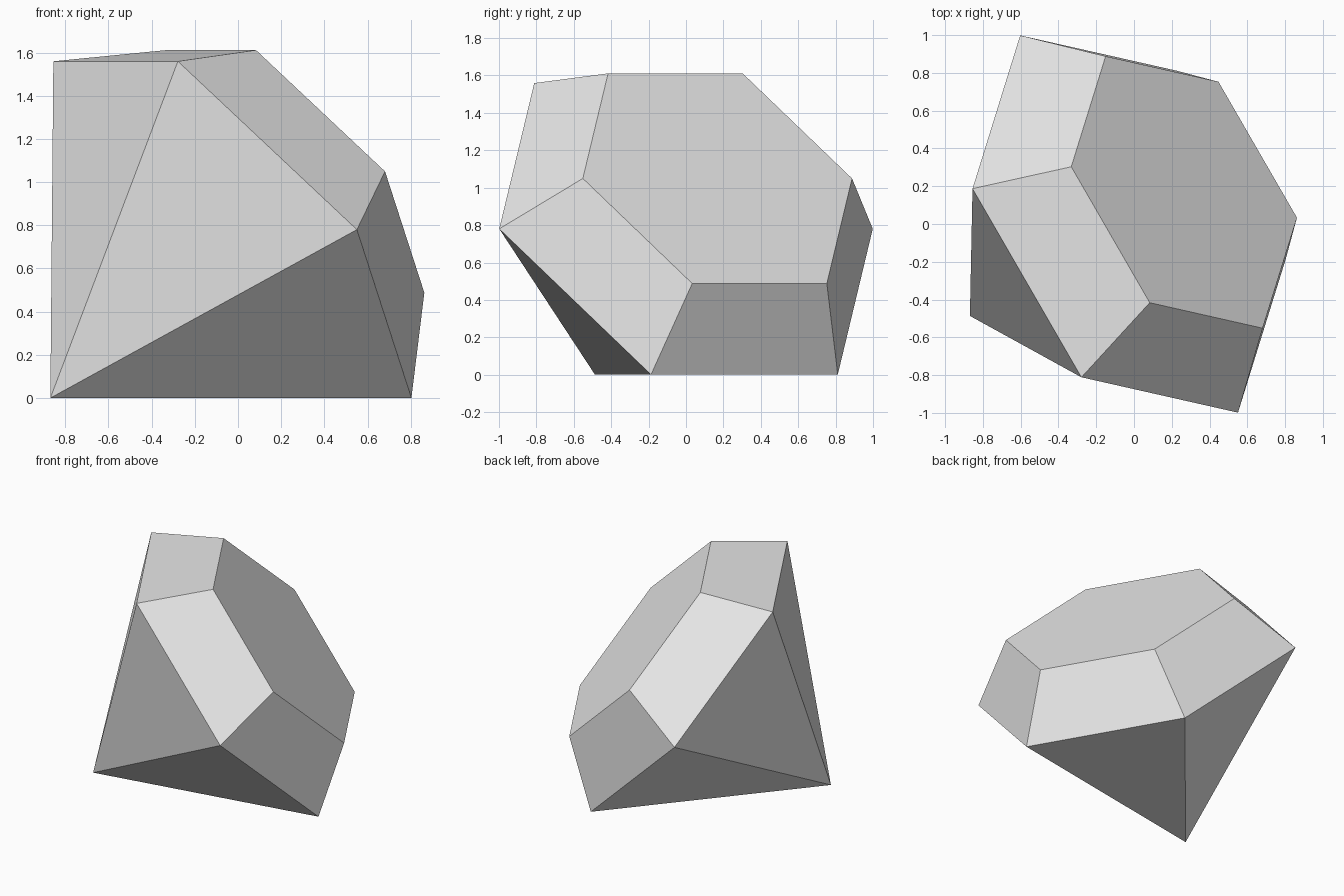
import bpy
import bmesh
from math import cos, sin, pi, radians
from mathutils import Matrix, Vector

default = bpy.data.objects.get("Cube")
if default:
    bpy.data.objects.remove(default, do_unlink=True)

SIDES = 6
GIRDLE_RADIUS = 1.153
TABLE_RADIUS = 0.831
CROWN_HEIGHT = 0.431
PAVILION_DEPTH = 1.247

# Single plain grey
grey = bpy.data.materials.new("light_grey")
grey.use_nodes = True
colour = (0.8, 0.8, 0.8, 1.0)
grey.diffuse_color = colour
grey.node_tree.nodes["Principled BSDF"].inputs["Base Color"].default_value = colour


def ring(bm, radius, z):
    """Add a regular ring of vertices around the gem axis."""
    return [bm.verts.new((radius * cos(2 * pi * i / SIDES),
                          radius * sin(2 * pi * i / SIDES), z))
            for i in range(SIDES)]


# Cut gem: pointed pavilion, girdle, sloping crown and flat table
bm = bmesh.new()
point = bm.verts.new((0, 0, -PAVILION_DEPTH))
girdle = ring(bm, GIRDLE_RADIUS, 0)
table = ring(bm, TABLE_RADIUS, CROWN_HEIGHT)
for i in range(SIDES):
    j = (i + 1) % SIDES
    bm.faces.new((point, girdle[j], girdle[i]))
    bm.faces.new((girdle[i], girdle[j], table[j], table[i]))
bm.faces.new(table)

# Lay the gem on its side, resting on its point and one girdle edge
tilt, turn = radians(38.7), radians(30)
axis = Vector((cos(tilt) * cos(turn), cos(tilt) * sin(turn), sin(tilt)))
across = Vector((sin(turn), -cos(turn), 0))
lean = Matrix((across, axis.cross(across), axis)).transposed().to_4x4()
bm.transform(Matrix.Translation((-0.026, 0, 0.78)) @ lean)
bmesh.ops.recalc_face_normals(bm, faces=bm.faces)

mesh = bpy.data.meshes.new("cut_gem")
bm.to_mesh(mesh)
bm.free()
mesh.materials.append(grey)
gem = bpy.data.objects.new("cut_gem", mesh)
bpy.context.collection.objects.link(gem)
